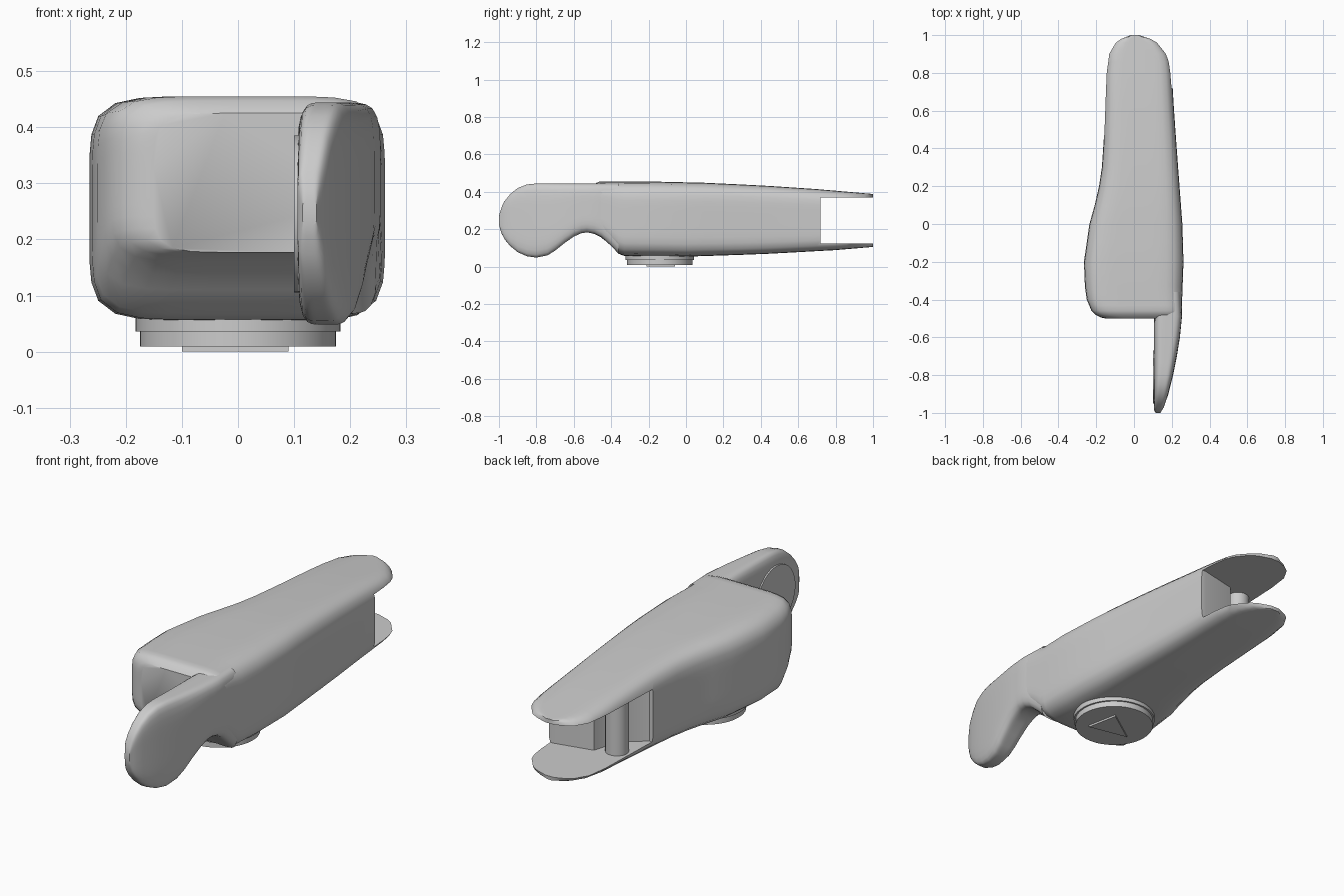
import bpy, bmesh, math
from mathutils import Vector

old = bpy.data.objects.get("Cube")
if old:
    bpy.data.objects.remove(old, do_unlink=True)

grey = bpy.data.materials.new("plain grey")
grey.use_nodes = True
grey.diffuse_color = (0.6, 0.6, 0.6, 1)
grey.node_tree.nodes["Principled BSDF"].inputs["Base Color"].default_value = (0.6, 0.6, 0.6, 1)


def finish(name, bm, angle=35):
    bmesh.ops.recalc_face_normals(bm, faces=bm.faces)
    mesh = bpy.data.meshes.new(name)
    bm.to_mesh(mesh)
    bm.free()
    mesh.materials.append(grey)
    ob = bpy.data.objects.new(name, mesh)
    bpy.context.collection.objects.link(ob)
    shade(ob, angle)
    return ob


def shade(ob, angle=35):
    bpy.ops.object.select_all(action="DESELECT")
    ob.select_set(True)
    bpy.context.view_layer.objects.active = ob
    bpy.ops.object.shade_smooth_by_angle(angle=math.radians(angle))


def at(table, y):
    """Value of a (y, value) curve, linear between its points."""
    if y <= table[0][0]:
        return table[0][1]
    for (a, u), (b, v) in zip(table, table[1:]):
        if y <= b:
            return u + (v - u) * (y - a) / (b - a)
    return table[-1][1]


def loft(name, stations, left, right, low, high, power, steps=48):
    """Skin rounded-box sections along y."""
    bm = bmesh.new()
    rings = []
    for y in stations:
        x0, x1, z0, z1 = (at(t, y) for t in (left, right, low, high))
        ring = []
        for i in range(steps):
            a = math.tau * (i + 0.5) / steps
            c, s = math.cos(a), math.sin(a)
            k = (abs(c) ** power + abs(s) ** power) ** (-1 / power)
            ring.append(bm.verts.new(((x0 + x1) / 2 + c * k * (x1 - x0) / 2, y,
                                      (z0 + z1) / 2 + s * k * (z1 - z0) / 2)))
        rings.append(ring)
    for r, q in zip(rings, rings[1:]):
        for i in range(steps):
            j = (i + 1) % steps
            bm.faces.new((r[i], r[j], q[j], q[i]))
    bm.faces.new(rings[0])
    bm.faces.new(rings[-1])
    return finish(name, bm)


def prism(name, points, z0, z1):
    bm = bmesh.new()
    face = bm.faces.new([bm.verts.new((x, y, z0)) for x, y in points])
    top = bmesh.ops.extrude_face_region(bm, geom=[face])["geom"]
    bmesh.ops.translate(bm, vec=(0, 0, z1 - z0),
                        verts=[v for v in top if isinstance(v, bmesh.types.BMVert)])
    return finish(name, bm)


def disc(name, radius, x, y, z0, z1, sides=48):
    return prism(name, [(x + radius * math.cos(math.tau * i / sides),
                         y + radius * math.sin(math.tau * i / sides))
                        for i in range(sides)], z0, z1)


# Underside curve shared by the body and the arm, with the finger notch
low = [(-0.9, 0.077), (-0.85, 0.055), (-0.8, 0.048), (-0.74, 0.06), (-0.7, 0.085),
       (-0.65, 0.125), (-0.6, 0.16), (-0.56, 0.178), (-0.53, 0.183), (-0.49, 0.175),
       (-0.45, 0.155), (-0.4, 0.11), (-0.36, 0.068), (-0.33, 0.057), (0, 0.053),
       (0.4, 0.066), (0.8, 0.088), (1, 0.105)]

# Main body
body = loft(
    "body",
    [-0.5, -0.495, -0.48, -0.46, -0.43, -0.4, -0.36, -0.33, -0.2, -0.1, 0, 0.1, 0.2,
     0.3, 0.45, 0.6, 0.7, 0.8, 0.86, 0.9, 0.93, 0.96, 0.98, 0.99, 1],
    [(-0.5, -0.15), (-0.495, -0.175), (-0.48, -0.205), (-0.46, -0.225), (-0.4, -0.25),
     (-0.33, -0.26), (-0.2, -0.265), (0, -0.236), (0.1, -0.208), (0.2, -0.185),
     (0.3, -0.17), (0.45, -0.16), (0.8, -0.152), (0.9, -0.14), (0.96, -0.105),
     (0.98, -0.075), (1, -0.02)],
    [(-0.5, 0.235), (-0.48, 0.252), (-0.2, 0.262), (0, 0.256), (0.2, 0.241),
     (0.4, 0.226), (0.6, 0.212), (0.8, 0.2), (0.86, 0.192), (0.9, 0.178),
     (0.96, 0.13), (0.98, 0.095), (1, 0.03)],
    low,
    [(-0.5, 0.425), (-0.48, 0.447), (-0.46, 0.455), (-0.2, 0.455), (0.1, 0.448),
     (0.4, 0.434), (0.7, 0.414), (1, 0.388)],
    6)

# Slot between the two rear plates
cutter = prism("slot_cutter", [(0.4, 0.72), (0.18, 0.72), (0, 0.68), (-0.04, 0.55),
                               (-0.14, 0.47), (-0.4, 0.47), (-0.4, 1.2), (0.4, 1.2)], 0.122, 0.368)
cut = body.modifiers.new("slot", "BOOLEAN")
cut.operation = "DIFFERENCE"
cut.solver = "EXACT"
cut.object = cutter
bpy.context.view_layer.objects.active = body
bpy.ops.object.modifier_apply(modifier=cut.name)
bpy.data.objects.remove(cutter, do_unlink=True)
shade(body)

# Hinge pin in the slot
disc("hinge_pin", 0.05, -0.085, 0.63, 0.11, 0.38, 32)

# Forward arm with a round end
loft(
    "arm",
    [-1, -0.995, -0.985, -0.97, -0.94, -0.9, -0.85, -0.8, -0.74, -0.7, -0.65, -0.6,
     -0.56, -0.53, -0.49, -0.45, -0.4, -0.36],
    [(-1, 0.115), (-0.985, 0.106), (-0.5, 0.106), (-0.36, 0.12)],
    [(-1, 0.14), (-0.97, 0.158), (-0.9, 0.182), (-0.8, 0.207), (-0.7, 0.227),
     (-0.6, 0.243), (-0.49, 0.254), (-0.36, 0.25)],
    [(-1, 0.225), (-0.995, 0.205), (-0.985, 0.175), (-0.97, 0.146), (-0.94, 0.11)] + low,
    [(-1, 0.27), (-0.995, 0.29), (-0.985, 0.32), (-0.97, 0.35), (-0.94, 0.387),
     (-0.9, 0.42), (-0.85, 0.439), (-0.8, 0.444), (-0.36, 0.444)],
    5)

# Round pad on the inner face of the arm
pad = disc("arm_pad", 0.14, 0, 0, 0, 0.02)
pad.rotation_euler = (0, math.pi / 2, 0)
pad.location = Vector((0.1, -0.81, 0.245))

# Round base, stepped, with a small raised wedge
disc("base_rim", 0.183, 0, -0.14, 0.036, 0.07)
disc("base_disc", 0.175, 0, -0.14, 0.009, 0.04)
prism("base_wedge", [(-0.1, -0.17), (0.09, -0.21), (0.06, -0.06)], 0, 0.012)
